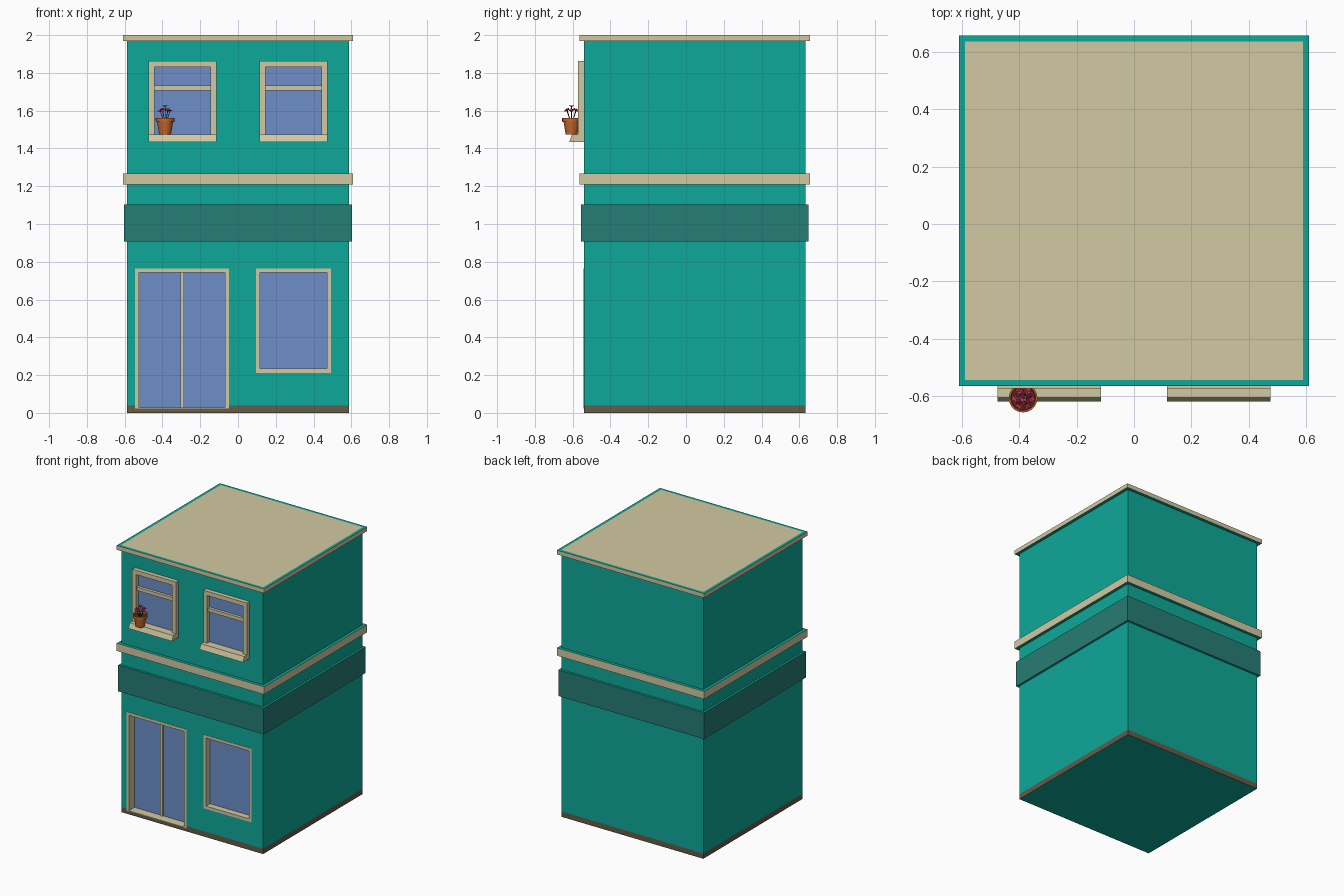
import bpy, bmesh, math, random
from mathutils import Vector

if "Cube" in bpy.data.objects:
    bpy.data.objects.remove(bpy.data.objects["Cube"])

random.seed(4)
YC = 0.046            # centre of the building in y
FRONT = YC - 0.587    # front wall plane


def mat(name, hexcode):
    m = bpy.data.materials.new(name)
    rgb = [int(hexcode[i:i + 2], 16) / 255 for i in (0, 2, 4)]
    m.diffuse_color = [((c + 0.055) / 1.055) ** 2.4 if c > 0.04 else c / 12.92 for c in rgb] + [1]
    m.use_nodes = True
    m.node_tree.nodes["Principled BSDF"].inputs["Base Color"].default_value = m.diffuse_color
    return m


TEAL, DARK = mat("teal", "0DA998"), mat("dark_teal", "267D74")
TAN, BROWN = mat("tan", "D2CAA2"), mat("brown", "655B48")
GLASS, CLAY = mat("glass", "6D8FC9"), mat("clay", "C8692E")
SOIL, STEM, PETAL = mat("soil", "4A2A1C"), mat("stem", "2F5A2C"), mat("petal", "C42C55")


def finish(name, bm, *mats):
    bmesh.ops.recalc_face_normals(bm, faces=bm.faces)
    me = bpy.data.meshes.new(name)
    bm.to_mesh(me)
    bm.free()
    for m in mats:
        me.materials.append(m)
    ob = bpy.data.objects.new(name, me)
    bpy.context.collection.objects.link(ob)
    return ob


def skin(bm, loops, mats=None, closed=False):
    """Join equal-length vertex loops with quads."""
    n = len(loops[0])
    pairs = list(zip(loops, loops[1:])) + ([(loops[-1], loops[0])] if closed else [])
    for k, (a, b) in enumerate(pairs):
        for i in range(n):
            f = bm.faces.new((a[i], a[(i + 1) % n], b[(i + 1) % n], b[i]))
            f.material_index = mats[k] if mats else 0


def box(name, x0, x1, y0, y1, z0, z1, m):
    bm = bmesh.new()
    lo = [[bm.verts.new((x, y, z)) for x, y in ((x0, y0), (x1, y0), (x1, y1), (x0, y1))] for z in (z0, z1)]
    skin(bm, lo)
    bm.faces.new(lo[0])
    bm.faces.new(lo[1])
    return finish(name, bm, m)


def frame(name, x0, x1, z0, z1, w, wb, yf, yb):
    """Rectangular frame: side width w, bottom width wb."""
    bm = bmesh.new()

    def rect(y, s, b):
        return [bm.verts.new(p) for p in ((x0 + s, y, z0 + b), (x1 - s, y, z0 + b),
                                          (x1 - s, y, z1 - s), (x0 + s, y, z1 - s))]
    skin(bm, [rect(yb, 0, 0), rect(yf, 0, 0), rect(yf, w, wb), rect(yb, w, wb)], closed=True)
    return finish(name, bm, TAN)


# building shell: stacked square rings (z, half width), with a colour per step
rings = [(0, .587), (.04, .587), (.907, .587), (.907, .603), (1.103, .603), (1.103, .587),
         (1.21, .587), (1.21, .61), (1.268, .61), (1.268, .587), (1.968, .587),
         (1.968, .61), (2, .61), (2, .589)]
bm = bmesh.new()
loops = [[bm.verts.new((sx * h, YC + sy * h, z)) for sx, sy in ((-1, -1), (1, -1), (1, 1), (-1, 1))]
         for z, h in rings]
skin(bm, loops, [3, 0, 0, 1, 0, 0, 0, 2, 0, 0, 0, 2, 0])
bm.faces.new(loops[0])
bm.faces.new(loops[-1]).material_index = 2
shell = finish("building_shell", bm, TEAL, DARK, TAN, BROWN)

# ground floor openings with frame and glass
for name, x0, x1, z0, z1, wb, depth in (("door", -.545, -.048, .024, .764, .004, .065),
                                        ("shop_window", .095, .492, .212, .764, .022, .045)):
    back = FRONT + depth
    cutter = box(name + "_cutter", x0, x1, FRONT - .1, back + .01, z0, z1, TEAL)
    mod = shell.modifiers.new("opening", 'BOOLEAN')
    mod.operation, mod.solver, mod.object = 'DIFFERENCE', 'EXACT', cutter
    bpy.context.view_layer.objects.active = shell
    bpy.ops.object.modifier_apply(modifier=mod.name)
    bpy.data.objects.remove(cutter)
    frame(name + "_frame", x0, x1, z0, z1, .021, wb, FRONT - .002, back + .005)
    box(name + "_glass", x0 + .01, x1 - .01, back, back + .008, z0 + .002, z1 - .01, GLASS)
box("door_divider", -.305, -.286, FRONT + .055, FRONT + .067, .028, .745, TAN)

# upper windows with transom bar and sloped sill
for side, x0 in (("left", -.475), ("right", .114)):
    x1 = x0 + .361
    yf = FRONT - .032
    frame("upper_frame_" + side, x0, x1, 1.435, 1.862, .032, .038, yf, FRONT + .003)
    box("upper_glass_" + side, x0 + .02, x1 - .02, FRONT - .003, FRONT + .002, 1.45, 1.85, GLASS)
    box("transom_" + side, x0 + .03, x1 - .03, FRONT - .024, FRONT, 1.708, 1.734, TAN)
    bm = bmesh.new()
    prof = ((yf + .004, 1.435), (-.618, 1.435), (-.604, 1.473), (yf + .004, 1.473))
    ends = [[bm.verts.new((x, y, z)) for y, z in prof] for x in (x0, x1)]
    skin(bm, ends)
    bm.faces.new(ends[0])
    bm.faces.new(ends[1])
    finish("sill_" + side, bm, TAN)

# flower pot: lathed profile with soil disc
PX, PY, PZ = -.386, -.606, 1.473
prof = [(.031, 0), (.042, .066), (.049, .066), (.05, .089), (.044, .089), (.042, .076)]
N = 20
bm = bmesh.new()
loops = [[bm.verts.new((PX + r * math.cos(a), PY + r * math.sin(a), PZ + z))
          for a in (2 * math.pi * i / N for i in range(N))] for r, z in prof]
skin(bm, loops)
bm.faces.new(loops[0])
bm.faces.new(loops[-1]).material_index = 1
pot = finish("flower_pot", bm, CLAY, SOIL)
bpy.context.view_layer.objects.active = pot
pot.select_set(True)
bpy.ops.object.shade_smooth_by_angle(angle=math.radians(35))

# flowers: thin stems with rings of pointed petals
stems, petals = bmesh.new(), bmesh.new()
for k in range(7):
    a = k * math.tau / 6
    r = 0 if k == 6 else .026
    out = Vector((math.cos(a), math.sin(a), 0))
    base = Vector((PX, PY, PZ + .074)) + out * r * .3
    top = Vector((PX, PY, 1.605 + random.uniform(-.012, .008) + (.008 if k == 6 else 0))) + out * r
    tri = [[stems.verts.new(p + Vector((.0025 * math.cos(t), .0025 * math.sin(t), 0)))
            for t in (0, 2.09, 4.19)] for p in (base, top)]
    skin(stems, tri)
    axis = (out * (r / .026) * .5 + Vector((0, 0, 1))).normalized()
    u = axis.orthogonal().normalized()
    v = axis.cross(u)
    for j in range(5):
        t = j * math.tau / 5 + k
        d, s = u * math.cos(t) + v * math.sin(t), v * math.cos(t) - u * math.sin(t)
        petals.faces.new([petals.verts.new(p) for p in (
            top, top + d * .009 + s * .006 + axis * .007,
            top + d * .017 + axis * .008, top + d * .009 - s * .006 + axis * .007)])
finish("flower_stems", stems, STEM)
finish("flower_petals", petals, PETAL)
